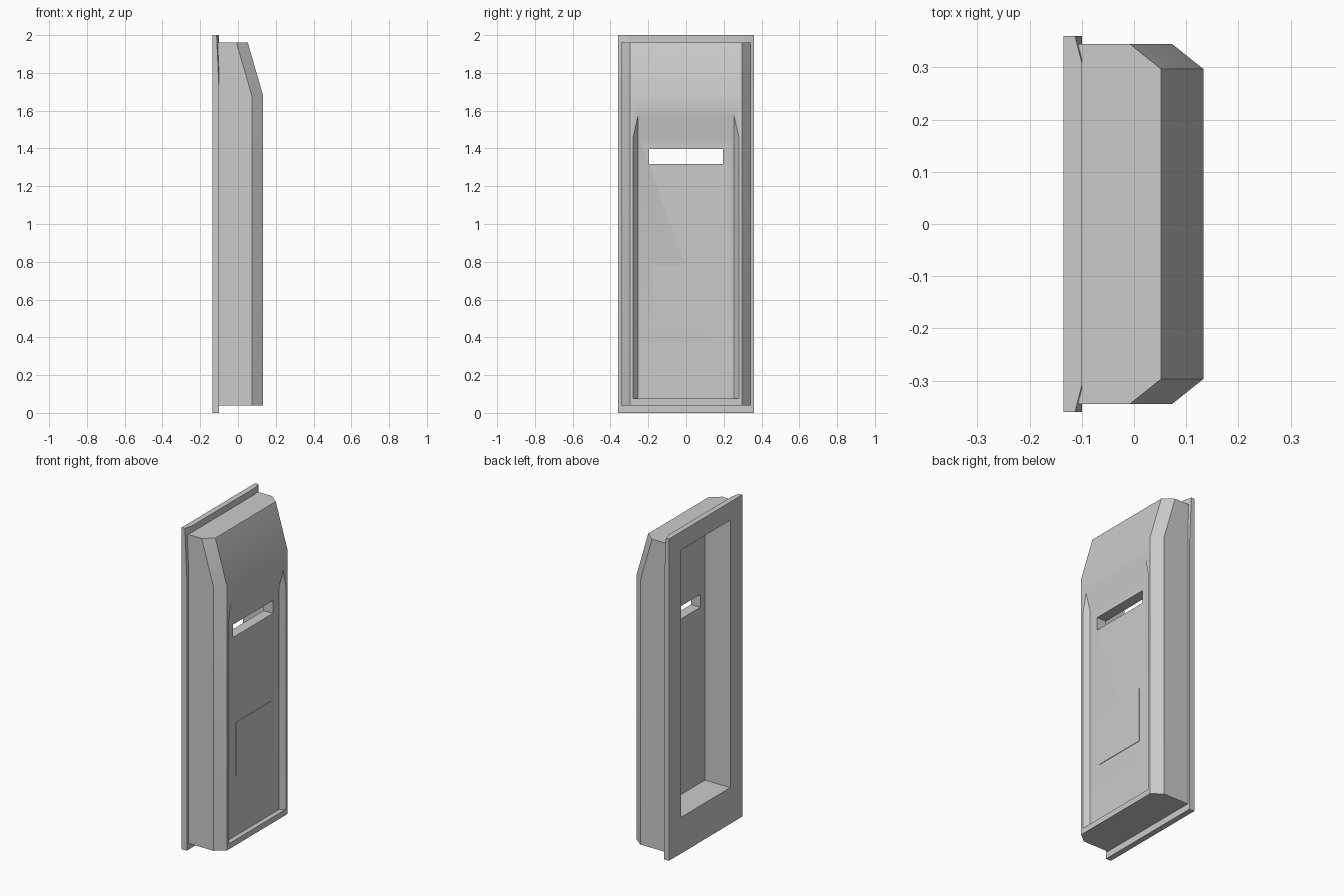
import bpy, bmesh, math
from mathutils import Vector

if "Cube" in bpy.data.objects:
    bpy.data.objects.remove(bpy.data.objects["Cube"])


def hull(name, points):
    """Convex flat-sided solid around a few corner points."""
    me = bpy.data.meshes.new(name)
    bm = bmesh.new()
    for p in points:
        bm.verts.new(p)
    bmesh.ops.convex_hull(bm, input=bm.verts[:])
    bmesh.ops.dissolve_limit(bm, angle_limit=0.003, verts=bm.verts[:], edges=bm.edges[:])
    bmesh.ops.recalc_face_normals(bm, faces=bm.faces[:])
    bm.to_mesh(me)
    bm.free()
    ob = bpy.data.objects.new(name, me)
    bpy.context.collection.objects.link(ob)
    return ob


def mirrored(points):
    return [(x, s * y, z) for x, y, z in points for s in (1, -1)]


def block(name, x0, x1, y, z0, z1):
    return hull(name, mirrored([(x, y, z) for x in (x0, x1) for z in (z0, z1)]))


def cut(ob, cutter):
    cutter.hide_render = True
    m = ob.modifiers.new("cut", 'BOOLEAN')
    m.operation, m.solver, m.object = 'DIFFERENCE', 'EXACT', cutter
    bpy.context.view_layer.objects.active = ob
    bpy.ops.object.modifier_apply(modifier=m.name)


# Wall flange, its upper corners slightly thinned
flange = hull("wall_flange", mirrored(
    [(-0.135, 0.36, 0), (-0.135, 0.36, 2), (-0.10, 0.36, 0),
     (-0.10, 0.36, 1.7), (-0.10, 0.31, 2), (-0.113, 0.36, 2)]))

# Main body: chamfered section, leaning back at the top
levels = [(0.04, 0), (1.68, 0), (1.96, -0.081)]
body = hull("door_body", mirrored(
    [p for z, dx in levels for p in
     ((-0.125, 0.345, z), (0.073 + dx, 0.345, z), (0.133 + dx, 0.297, z))]))

# Front recess with splayed sides and a ramp at its top
low, high = Vector((0.103, 0.255, 0.075)), Vector((0.103, 0.255, 1.46))
rims = [(low, Vector((0.133, 0.28, 0.075))),
        (high, Vector((0.133, 0.28, 1.46))),
        (high, Vector((0.133, 0.255, 1.57)))]
recess = hull("recess_cutter", mirrored(
    [low, high] + [a + (b - a) * 1.4 for a, b in rims]))

# Rear cavity and viewing slot
cavity = block("cavity_cutter", -0.3, 0.039, 0.242, 0.225, 1.887)
slot = block("slot_cutter", -0.05, 0.3, 0.196, 1.317, 1.397)

cut(flange, cavity)
for cutter in (recess, cavity, slot):
    cut(body, cutter)
for cutter in (recess, cavity, slot):
    bpy.data.objects.remove(cutter)

# Thin square access plate on the recess floor
block("access_plate", 0.09, 0.106, 0.17, 0.445, 0.78)

# Soft folds at the shallow bends, flat elsewhere
bpy.ops.object.select_all(action='DESELECT')
body.select_set(True)
bpy.context.view_layer.objects.active = body
bpy.ops.object.shade_smooth_by_angle(angle=math.radians(25))
